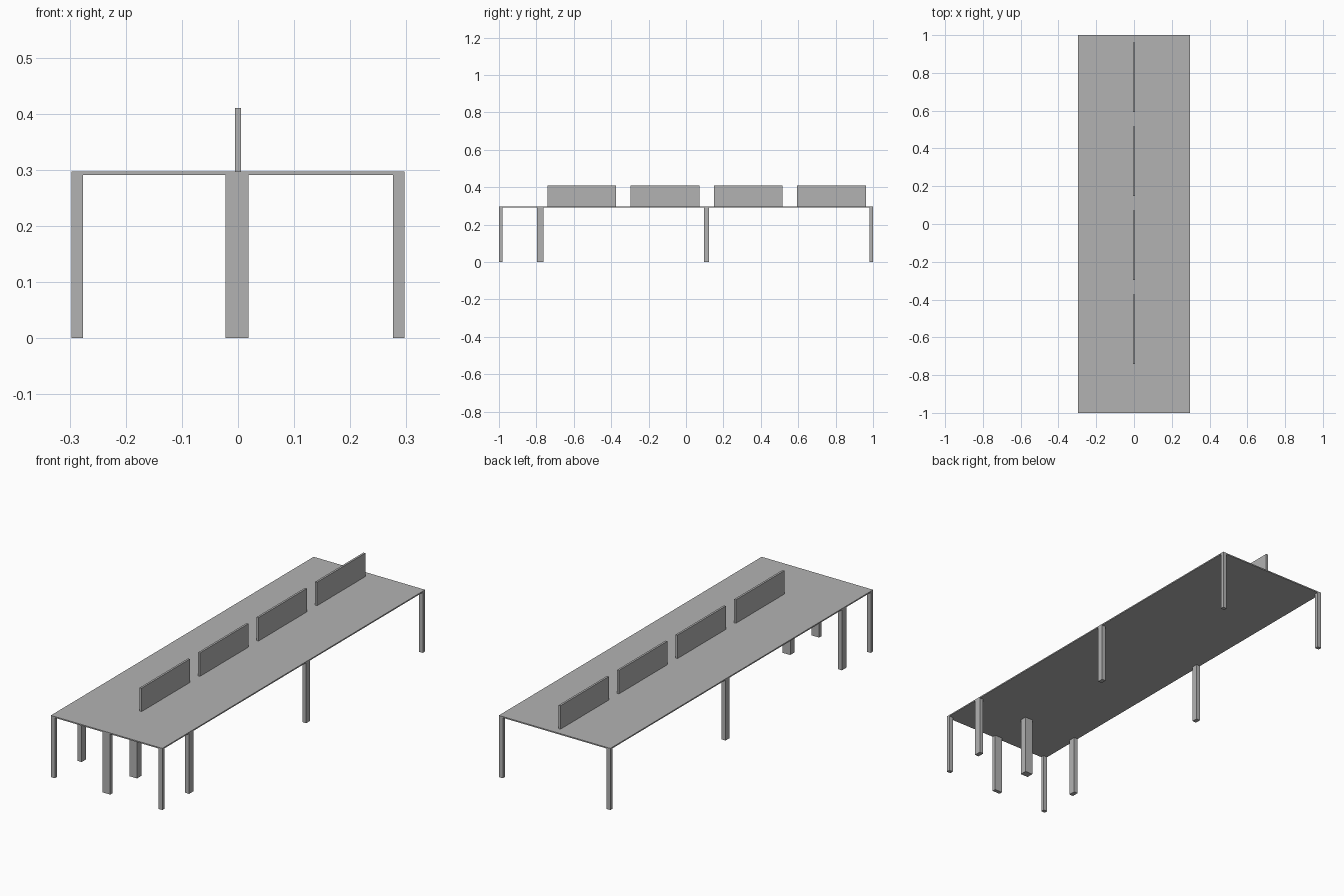
import bpy
import bmesh
from mathutils import Matrix, Vector

cube = bpy.data.objects.get("Cube")
if cube:
    bpy.data.objects.remove(cube, do_unlink=True)

# One plain grey for the whole table
grey = bpy.data.materials.new("plain_grey")
grey.use_nodes = True
colour = (0.45, 0.45, 0.45, 1)
grey.diffuse_color = colour
grey.node_tree.nodes["Principled BSDF"].inputs["Base Color"].default_value = colour


def box(name, x, y, z):
    """Box spanning the given (low, high) range on each axis."""
    low, high = (Vector(c) for c in zip(x, y, z))
    mesh = bpy.data.meshes.new(name)
    bm = bmesh.new()
    place = Matrix.Translation((low + high) / 2) @ Matrix.Diagonal((*(high - low), 1))
    bmesh.ops.create_cube(bm, size=1, matrix=place)
    bm.to_mesh(mesh)
    bm.free()
    mesh.materials.append(grey)
    obj = bpy.data.objects.new(name, mesh)
    bpy.context.collection.objects.link(obj)
    return obj


HALF_WIDTH = 0.297
UNDERSIDE, TOP = 0.291, 0.297

# Tabletop
box("tabletop", (-HALF_WIDTH, HALF_WIDTH), (-1, 1), (UNDERSIDE, TOP))

# Legs: a row is (name, y range, whether it has a centre leg)
rows = [
    ("front", (-1, -0.982), True),
    ("inner", (-0.796, -0.762), True),
    ("middle", (0.095, 0.123), False),
    ("back", (0.982, 1), False),
]
for row, y, has_centre in rows:
    box(row + "_right_leg", (-HALF_WIDTH, -0.276), y, (0, UNDERSIDE))
    box(row + "_left_leg", (0.276, HALF_WIDTH), y, (0, UNDERSIDE))
    if has_centre:
        box(row + "_centre_leg", (-0.022, 0.019), y, (0, UNDERSIDE))

# Divider screens along the centre line
for i in range(4):
    start = -0.741 + i * 0.445
    box(f"divider_{i + 1}", (-0.005, 0.005), (start, start + 0.368), (UNDERSIDE, 0.41))
